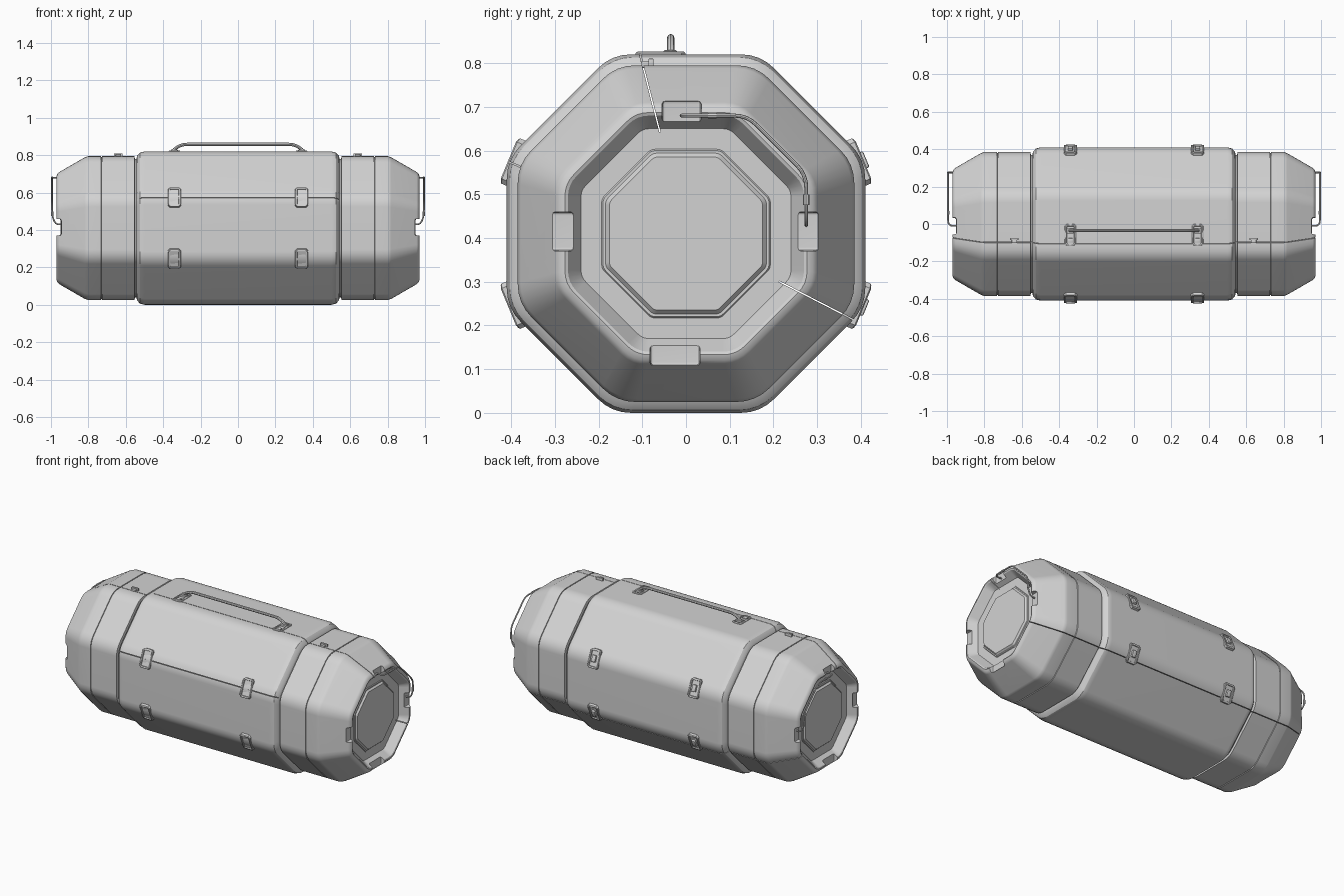
import bpy, bmesh
from math import radians, cos, sin
from mathutils import Vector, Matrix

if "Cube" in bpy.data.objects:
    bpy.data.objects.remove(bpy.data.objects["Cube"])

MID = 0.41  # height of the long axis
grey = bpy.data.materials.new("light grey shell")
grey.use_nodes = True
grey.diffuse_color = (0.65, 0.65, 0.65, 1)
grey.node_tree.nodes["Principled BSDF"].inputs["Base Color"].default_value = (0.65, 0.65, 0.65, 1)


def add(name, bm):
    bmesh.ops.recalc_face_normals(bm, faces=bm.faces)
    mesh = bpy.data.meshes.new(name)
    bm.to_mesh(mesh)
    bm.free()
    mesh.materials.append(grey)
    ob = bpy.data.objects.new(name, mesh)
    bpy.context.collection.objects.link(ob)
    return ob


def smooth(ob, angle=32):
    bpy.ops.object.select_all(action='DESELECT')
    ob.select_set(True)
    bpy.context.view_layer.objects.active = ob
    bpy.ops.object.shade_smooth_by_angle(angle=radians(angle))


def fillet(points, r, closed=False, n=4):
    """Round the corners of a path."""
    pts = [Vector(p) for p in points]
    out = []
    for i, p in enumerate(pts):
        if not closed and i in (0, len(pts) - 1):
            out.append(p)
            continue
        a, b = pts[i - 1] - p, pts[(i + 1) % len(pts)] - p
        s = p + a.normalized() * min(r, a.length * 0.45)
        e = p + b.normalized() * min(r, b.length * 0.45)
        for k in range(n + 1):
            t = k / n
            out.append(s * (1 - t) ** 2 + p * 2 * t * (1 - t) + e * t * t)
    return out


def box(bm, centre, size, turn=None, bevel=0):
    m = Matrix.Translation(centre) @ (turn or Matrix()) @ Matrix.Diagonal((*size, 1))
    verts = bmesh.ops.create_cube(bm, size=1, matrix=m)["verts"]
    if bevel:
        edges = list({e for v in verts for e in v.link_edges})
        bmesh.ops.bevel(bm, geom=edges, offset=bevel, segments=2, affect='EDGES', profile=0.5)


def tube(name, path, radius):
    cu = bpy.data.curves.new(name, 'CURVE')
    cu.dimensions = '3D'
    cu.bevel_depth, cu.bevel_resolution, cu.use_fill_caps = radius, 2, True
    sp = cu.splines.new('POLY')
    sp.points.add(len(path) - 1)
    for q, p in zip(sp.points, path):
        q.co = (*p, 1)
    temp = bpy.data.objects.new(name + "_path", cu)
    bpy.context.collection.objects.link(temp)
    bpy.context.view_layer.update()
    dg = bpy.context.evaluated_depsgraph_get()
    bm = bmesh.new()
    bm.from_mesh(temp.evaluated_get(dg).to_mesh())
    bpy.data.objects.remove(temp)
    smooth(add(name, bm), 40)


# Octagonal shell: half profile as x, apothem, corner rounding
half = [(0.50, 0.41, 0.045), (0.525, 0.403, 0.045), (0.54, 0.386, 0.045),
        (0.543, 0.37, 0.04), (0.551, 0.37, 0.04), (0.554, 0.385, 0.045),
        (0.726, 0.385, 0.045), (0.727, 0.38, 0.045), (0.731, 0.38, 0.045),
        (0.732, 0.385, 0.045), (0.80, 0.385, 0.045), (0.82, 0.378, 0.045),
        (0.955, 0.30, 0.035), (0.966, 0.29, 0.032), (0.97, 0.277, 0.03),
        (0.967, 0.27, 0.028), (0.92, 0.24, 0.015), (0.92, 0.193, 0.01),
        (0.924, 0.19, 0.01), (0.924, 0.184, 0.01), (0.934, 0.175, 0.008)]
profile = [(-x, a, f) for x, a, f in reversed(half)] + half
bm = bmesh.new()
rings = []
for x, a, f in profile:
    r = a / cos(radians(22.5))
    octagon = [(x, r * cos(radians(22.5 + 45 * k)), MID + r * sin(radians(22.5 + 45 * k)))
               for k in range(8)]
    rings.append([bm.verts.new(p) for p in fillet(octagon, f, True)])
for r0, r1 in zip(rings, rings[1:]):
    for i in range(len(r0)):
        j = (i + 1) % len(r0)
        bm.faces.new((r0[i], r0[j], r1[j], r1[i]))
bm.faces.new(rings[0])
bm.faces.new(rings[-1])
shell = add("shell", bm)

# Seams between the shell panels
seams = bmesh.new()
for angle, length in ((104.4, 2.2), (158, 1.08), (-27.2, 2.2)):
    t = radians(angle)
    centre = (0, 0.38 * cos(t), MID + 0.38 * sin(t))
    deep = 0.28 if length > 2 else 0.12
    box(seams, centre, (length, 0.003, deep), Matrix.Rotation(t - radians(90), 4, 'X'))

# Notches in both end rims
notches = bmesh.new()
for s in (-1, 1):
    for y, z, w, h in ((0.275, 0.415, 0.06, 0.09), (-0.285, 0.415, 0.06, 0.09),
                       (-0.025, 0.137, 0.115, 0.06), (-0.01, 0.685, 0.09, 0.06)):
        box(notches, (s * 0.995, y, z), (0.10, w, h), bevel=0.009)

for name, bm in (("seam_cutter", seams), ("notch_cutter", notches)):
    cutter = add(name, bm)
    cutter.hide_render = True
    mod = shell.modifiers.new(name, 'BOOLEAN')
    mod.object, mod.operation, mod.solver = cutter, 'DIFFERENCE', 'EXACT'
    bpy.context.view_layer.objects.active = shell
    bpy.ops.object.modifier_apply(modifier=name)
    bpy.data.objects.remove(cutter)
smooth(shell)
weighted = shell.modifiers.new("even_shading", 'WEIGHTED_NORMAL')
weighted.keep_sharp = True


# Latches wrapped over the side corners
def plate(bm, w, h, low, high, drop):
    """Chamfered plate with a sunken middle."""
    c = 0.3 * w
    out = [(w, h - c), (w - c, h), (c - w, h), (-w, h - c),
           (-w, c - h), (c - w, -h), (w - c, -h), (w, c - h)]
    face = bm.faces.new([bm.verts.new((x, y, low)) for x, y in out])
    geo = bmesh.ops.extrude_face_region(bm, geom=[face])["geom"]
    for v in [g for g in geo if isinstance(g, bmesh.types.BMVert)]:
        v.co.z = high - drop * max(0, abs(v.co.y) - 0.02)
    top = [g for g in geo if isinstance(g, bmesh.types.BMFace)][0]
    top.normal_update()
    bmesh.ops.inset_individual(bm, faces=[top], thickness=0.004)
    for v in top.verts:
        v.co.z += 0.003
    bmesh.ops.inset_individual(bm, faces=[top], thickness=0.007)
    bmesh.ops.inset_individual(bm, faces=[top], thickness=0.002)
    for v in top.verts:
        v.co.z -= 0.006


for angle in (22.5, -22.5, 157.5, 202.5):
    for x in (-0.34, 0.34):
        back = abs(angle) < 90
        bm = bmesh.new()
        plate(bm, 0.035, 0.056, 0.40, 0.443, 0.25)
        if back:
            box(bm, (0, 0, 0.438), (0.026, 0.04, 0.016), bevel=0.004)
        bm.transform(Matrix.Translation((x, 0, MID)) @ Matrix.Rotation(radians(angle - 90), 4, 'X'))
        smooth(add(("back" if back else "front") + "_latch", bm))

# Carrying handle on top with its two mounts
for s in (-1, 1):
    bm = bmesh.new()
    plate(bm, 0.031, 0.057, -0.02, 0.003, 0)
    box(bm, (0, 0.022, 0.002), (0.036, 0.03, 0.016), bevel=0.003)
    box(bm, (0, -0.03, 0), (0.028, 0.024, 0.012), bevel=0.003)
    bm.transform(Matrix.Translation((s * 0.34, -0.058, 2 * MID)))
    smooth(add("handle_mount", bm))
arch = [(-0.345, -0.035, 0.815), (-0.345, -0.035, 0.83), (-0.30, -0.035, 0.858)]
arch += [(-x, y, z) for x, y, z in reversed(arch)]
tube("top_handle", fillet(arch, 0.03), 0.0085)

# Small clips on the end sections
for s in (-1, 1):
    bm = bmesh.new()
    box(bm, (s * 0.64, -0.08, 0.80), (0.045, 0.012, 0.02), bevel=0.002)
    box(bm, (s * 0.64, -0.092, 0.797), (0.028, 0.02, 0.016), bevel=0.002)
    smooth(add("seam_clip", bm))

# Thin end handles running from the top notch to the back notch
for s in (-1, 1):
    bar = [(0.935, -0.01, 0.68), (0.994, -0.01, 0.68), (0.994, 0.14, 0.68),
           (0.994, 0.275, 0.545), (0.994, 0.275, 0.475), (0.975, 0.275, 0.43), (0.935, 0.275, 0.43)]
    tube("end_handle", fillet([(s * x, y, z) for x, y, z in bar], 0.03), 0.0045)
    for a, b in (((0.05, 0.68), (0.07, 0.68)), ((0.275, 0.475), (0.275, 0.50))):
        tube("end_handle_collar", [Vector((s * 0.993, *a)), Vector((s * 0.993, *b))], 0.007)
